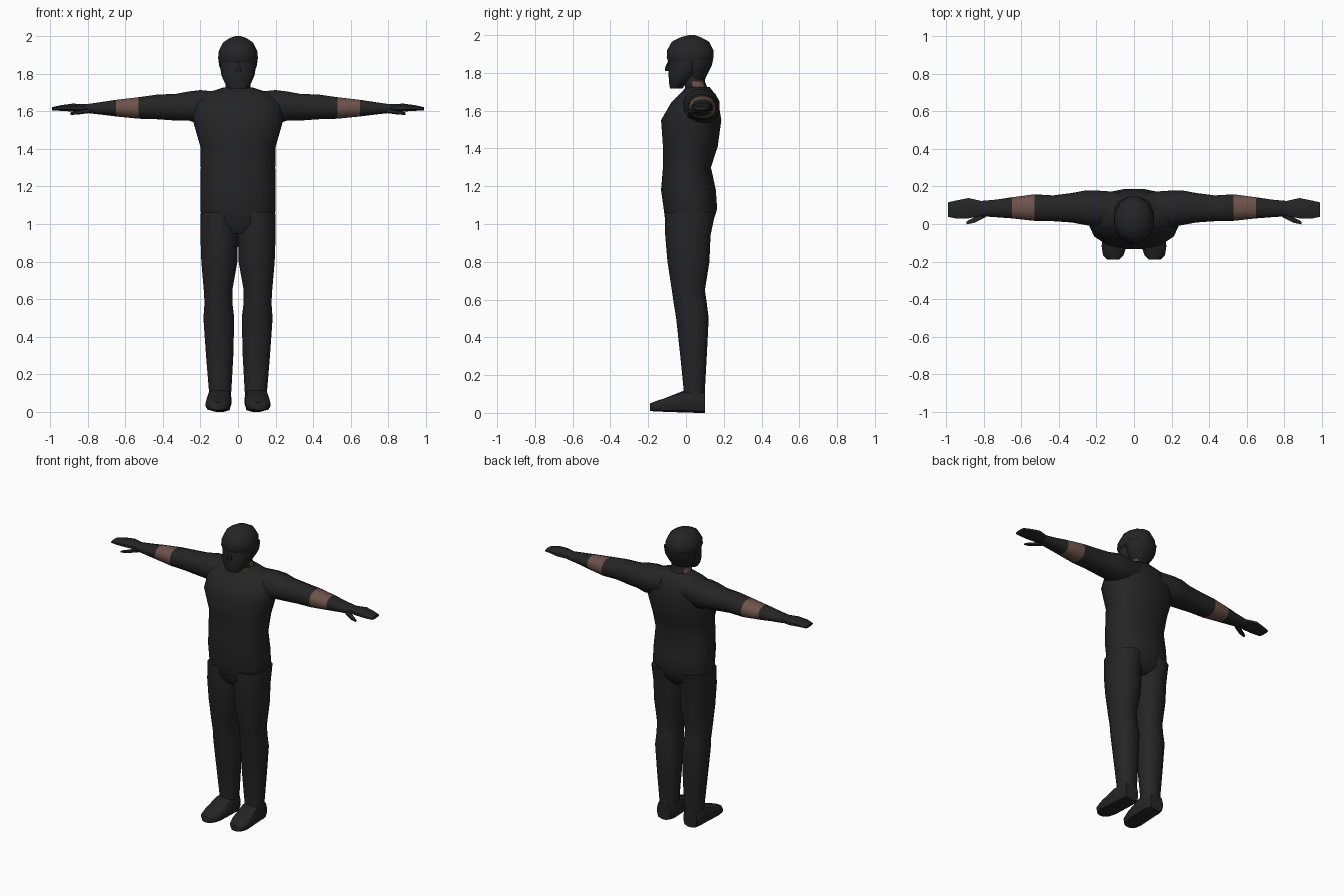
import bpy, bmesh, math
from mathutils import Vector


def material(name, rgb):
    m = bpy.data.materials.new(name)
    m.diffuse_color = (*rgb, 1)
    return m


BLACK = material("black cloth", (0.018, 0.018, 0.018))
SKIN = material("brown skin", (0.155, 0.085, 0.07))


def loft(name, axis, rings, sides=12, power=2.3, mirror=False, skin=None, angle=50):
    """Skin rounded sections; ring = position, then min/max of the two other axes."""
    bm = bmesh.new()
    loops = []
    for t, a0, a1, b0, b1 in rings:
        loop = []
        for i in range(sides):
            w = 2 * math.pi * (i + 0.5) / sides
            c, s = math.cos(w), math.sin(w)
            k = (abs(c) ** power + abs(s) ** power) ** (-1 / power)
            # widen slightly so the facets reach the stated limits
            k /= math.cos(math.pi / sides)
            a = (a0 + a1) / 2 + (a1 - a0) / 2 * max(-1, min(1, c * k))
            b = (b0 + b1) / 2 + (b1 - b0) / 2 * max(-1, min(1, s * k))
            co = {'X': (t, a, b), 'Y': (a, t, b), 'Z': (a, b, t)}[axis]
            loop.append(bm.verts.new(co))
        loops.append(loop)
    for p, q in zip(loops, loops[1:]):
        for i in range(sides):
            j = (i + 1) % sides
            bm.faces.new((p[i], p[j], q[j], q[i]))
    bm.faces.new(loops[0])
    bm.faces.new(loops[-1])
    bmesh.ops.recalc_face_normals(bm, faces=bm.faces)
    if skin:
        for f in bm.faces:
            f.material_index = int(skin(f.calc_center_median()))
    me = bpy.data.meshes.new(name)
    bm.to_mesh(me)
    bm.free()
    me.materials.append(BLACK)
    me.materials.append(SKIN)
    ob = bpy.data.objects.new(name, me)
    bpy.context.collection.objects.link(ob)
    if mirror:
        ob.modifiers.new("mirror", 'MIRROR').use_mirror_merge = False
    bpy.ops.object.select_all(action='DESELECT')
    ob.select_set(True)
    bpy.context.view_layer.objects.active = ob
    bpy.ops.object.shade_smooth_by_angle(angle=math.radians(angle))
    return ob


# Torso from hips to collar
loft("torso", 'Z', [
    (0.95, -0.12, 0.12, -0.08, 0.10),
    (1.00, -0.19, 0.19, -0.108, 0.14),
    (1.08, -0.20, 0.20, -0.118, 0.165),
    (1.18, -0.20, 0.20, -0.132, 0.158),
    (1.30, -0.198, 0.198, -0.122, 0.132),
    (1.41, -0.20, 0.20, -0.122, 0.168),
    (1.55, -0.24, 0.24, -0.132, 0.187),
    (1.64, -0.235, 0.235, -0.08, 0.172),
    (1.69, -0.19, 0.19, -0.03, 0.152),
    (1.725, -0.08, 0.08, 0.0, 0.125)], sides=16)

# Legs
loft("leg", 'Z', [
    (0.06, 0.04, 0.155, -0.02, 0.10),
    (0.12, 0.035, 0.155, -0.012, 0.10),
    (0.30, 0.025, 0.17, -0.03, 0.11),
    (0.50, 0.02, 0.184, -0.052, 0.12),
    (0.58, 0.03, 0.178, -0.065, 0.11),
    (0.65, 0.03, 0.182, -0.075, 0.10),
    (0.80, 0.003, 0.195, -0.098, 0.124),
    (0.94, 0.0, 0.20, -0.11, 0.13),
    (1.06, 0.01, 0.198, -0.11, 0.155)], mirror=True)

# Shoes
loft("shoe", 'Y', [
    (-0.19, 0.08, 0.14, 0.01, 0.05),
    (-0.165, 0.055, 0.165, 0.008, 0.06),
    (-0.12, 0.04, 0.172, 0.006, 0.075),
    (-0.01, 0.035, 0.165, 0.002, 0.118),
    (0.07, 0.035, 0.16, 0.0, 0.12),
    (0.10, 0.05, 0.15, 0.0, 0.11)], power=3.2, mirror=True)

# Arms with a bare band between sleeve and glove
loft("arm", 'X', [
    (0.08, 0.0, 0.17, 1.57, 1.70),
    (0.20, -0.015, 0.178, 1.53, 1.712),
    (0.26, -0.005, 0.178, 1.55, 1.705),
    (0.33, 0.008, 0.165, 1.55, 1.692),
    (0.43, 0.015, 0.152, 1.557, 1.688),
    (0.53, 0.017, 0.158, 1.56, 1.674),
    (0.65, 0.03, 0.142, 1.572, 1.66),
    (0.73, 0.036, 0.13, 1.582, 1.648),
    (0.82, 0.042, 0.122, 1.592, 1.635)],
    mirror=True, skin=lambda c: 0.54 < c.x < 0.64)

# Mitten-like hands and thumbs
loft("hand", 'X', [
    (0.80, 0.045, 0.12, 1.593, 1.637),
    (0.88, 0.03, 0.138, 1.598, 1.64),
    (0.94, 0.028, 0.126, 1.602, 1.632),
    (0.99, 0.038, 0.115, 1.603, 1.621)], sides=8, mirror=True)
loft("thumb", 'X', [
    (0.79, 0.035, 0.075, 1.59, 1.62),
    (0.85, 0.006, 0.035, 1.582, 1.604),
    (0.89, -0.002, 0.014, 1.58, 1.594)], sides=6, mirror=True)

# Neck, bare just below the hair at each side of the nape
loft("neck", 'Z', [
    (1.66, -0.075, 0.075, 0.0, 0.135),
    (1.725, -0.068, 0.068, -0.005, 0.112),
    (1.755, -0.064, 0.064, -0.01, 0.10),
    (1.84, -0.065, 0.065, -0.02, 0.10)],
    skin=lambda c: 1.725 < c.z < 1.76 and abs(c.x) > 0.03 and 0.03 < c.y < 0.09)

# Face with bearded jaw, and nose
loft("face", 'Z', [
    (1.718, -0.045, 0.045, -0.085, -0.02),
    (1.75, -0.07, 0.07, -0.09, 0.01),
    (1.79, -0.088, 0.088, -0.092, 0.05),
    (1.84, -0.096, 0.096, -0.092, 0.09),
    (1.90, -0.096, 0.096, -0.088, 0.12)], power=2.1)
loft("nose", 'Z', [
    (1.81, -0.018, 0.018, -0.11, -0.07),
    (1.825, -0.016, 0.016, -0.112, -0.07),
    (1.87, -0.009, 0.009, -0.092, -0.07)], sides=6)

# Hair: full cap with an overhang at the brow, and a back section over the nape
loft("hair_cap", 'Z', [
    (1.86, -0.10, 0.10, -0.094, 0.138),
    (1.88, -0.106, 0.106, -0.102, 0.145),
    (1.92, -0.102, 0.102, -0.10, 0.145),
    (1.965, -0.08, 0.08, -0.075, 0.122),
    (1.988, -0.045, 0.045, -0.03, 0.08),
    (2.0, -0.012, 0.012, 0.015, 0.045)], power=2.1)
loft("hair_back", 'Z', [
    (1.765, -0.06, 0.06, 0.01, 0.10),
    (1.81, -0.088, 0.088, 0.0, 0.122),
    (1.84, -0.1, 0.1, -0.005, 0.137),
    (1.88, -0.105, 0.105, -0.01, 0.145)], power=2.1)
